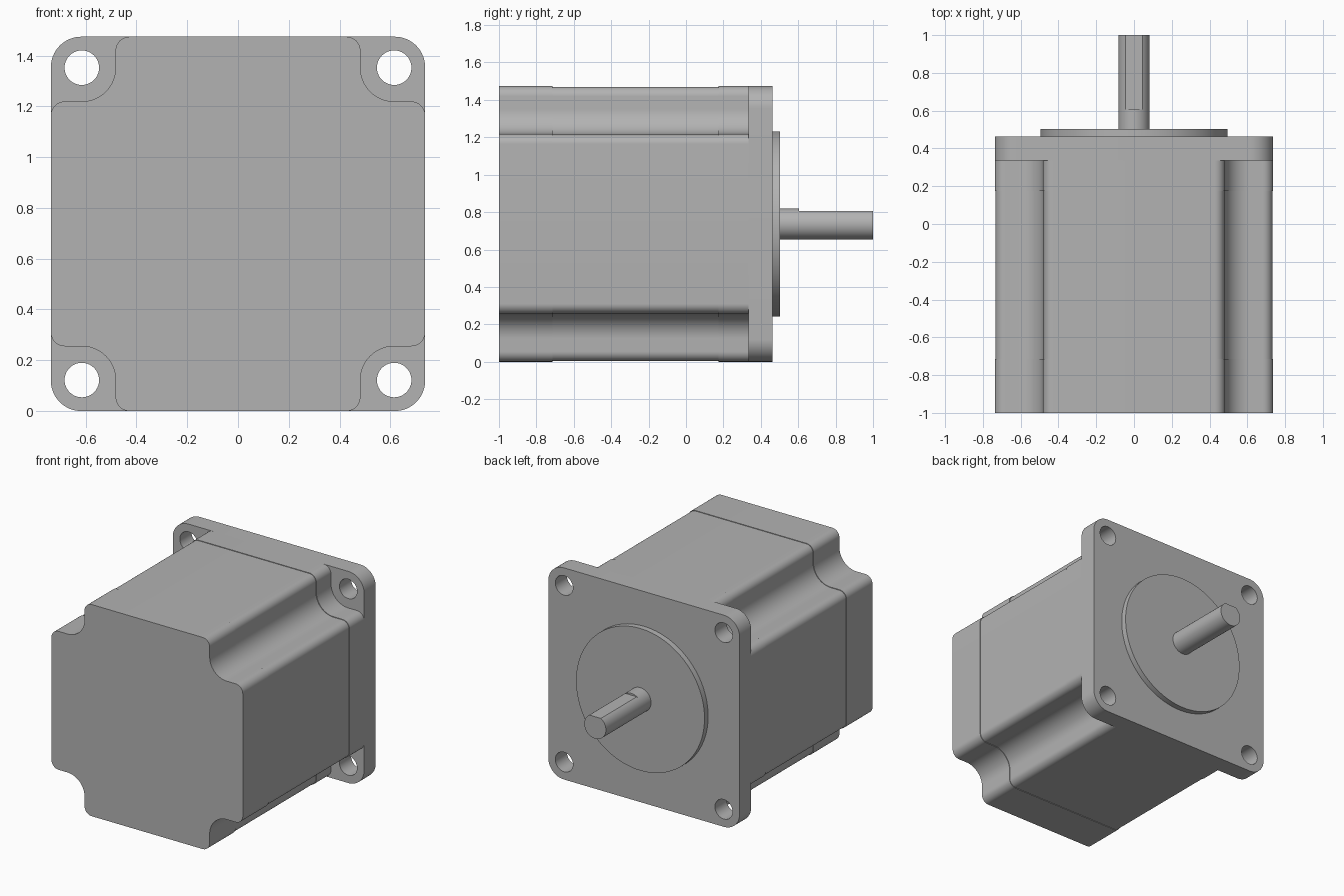
import bpy
import bmesh
import math

cube = bpy.data.objects.get("Cube")
if cube:
    bpy.data.objects.remove(cube, do_unlink=True)

HALF = 0.737      # half width, also the height of the shaft axis
HOLE = 0.615      # offset of the mounting holes from the axis

metal = bpy.data.materials.new("grey metal")
metal.use_nodes = True
GREY = (0.45, 0.45, 0.45, 1)
metal.diffuse_color = GREY
metal.node_tree.nodes["Principled BSDF"].inputs["Base Color"].default_value = GREY


def arc(cx, cy, r, start, end, steps=12):
    """Points along an arc, angles in degrees."""
    angles = [math.radians(start + (end - start) * i / steps) for i in range(steps + 1)]
    return [(cx + r * math.cos(a), cy + r * math.sin(a)) for a in angles]


def circle(cx, cy, r, steps=64):
    return arc(cx, cy, r, 0, 360, steps)[:-1]


def four_corners(corner):
    """Repeat one corner's points by quarter turns to close an outline."""
    points = []
    for turn in range(4):
        c, s = [(1, 0), (0, 1), (-1, 0), (0, -1)][turn]
        points += [(x * c - y * s, x * s + y * c) for x, y in corner]
    return points


def extrude(name, loops, front, back):
    """Fill the loops (inner ones become holes) and extrude along y."""
    curve = bpy.data.curves.new(name, "CURVE")
    curve.dimensions = "2D"
    curve.fill_mode = "BOTH"
    curve.extrude = (back - front) / 2
    for loop in loops:
        spline = curve.splines.new("POLY")
        spline.points.add(len(loop) - 1)
        for point, (x, y) in zip(spline.points, loop):
            point.co = (x, y, 0, 1)
        spline.use_cyclic_u = True
    obj = bpy.data.objects.new(name, curve)
    bpy.context.collection.objects.link(obj)
    obj.location = (0, (front + back) / 2, HALF)
    obj.rotation_euler.x = math.pi / 2
    bpy.ops.object.select_all(action="DESELECT")
    obj.select_set(True)
    bpy.context.view_layer.objects.active = obj
    bpy.ops.object.convert(target="MESH")
    obj = bpy.context.object
    obj.name = name
    bm = bmesh.new()
    bm.from_mesh(obj.data)
    bmesh.ops.remove_doubles(bm, verts=bm.verts, dist=0.0001)
    bmesh.ops.recalc_face_normals(bm, faces=bm.faces)
    bm.to_mesh(obj.data)
    bm.free()
    obj.data.materials.clear()
    obj.data.materials.append(metal)
    bpy.ops.object.shade_smooth_by_angle(angle=math.radians(30))
    return obj


def housing_outline(inset=0.0):
    """Square with a rounded notch around each mounting hole."""
    near, far, r = 0.427, 0.682, 0.055 - inset
    corner = arc(near + 0.255, near, r, 0, 90)
    corner += arc(HOLE, HOLE, 0.133 + inset, 270, 180, 20)
    corner += arc(near, far, r, 0, 90)
    return four_corners(corner)


# Housing: two end caps and a slightly slimmer core
extrude("rear_cap", [housing_outline()], -1.0, -0.715)
extrude("core", [housing_outline(0.004)], -0.715, 0.175)
extrude("front_cap", [housing_outline()], 0.175, 0.335)

# Mounting flange with four through holes
rounding = 0.12
flange_outline = four_corners(arc(HALF - rounding, HALF - rounding, rounding, 0, 90, 16))
holes = [circle(sx * HOLE, sz * HOLE, 0.068, 40) for sx in (-1, 1) for sz in (-1, 1)]
extrude("flange", [flange_outline] + holes, 0.335, 0.463)

# Pilot boss
extrude("pilot_boss", [circle(0, 0, 0.495, 96)], 0.463, 0.503)

# Shaft: round root, then a length with a flat on top
radius, flat = 0.083, 0.07
edge = math.degrees(math.asin(flat / radius))
extrude("shaft_root", [circle(0, 0, radius)], 0.503, 0.605)
extrude("shaft_flat", [arc(0, 0, radius, 180 - edge, 360 + edge, 48)], 0.605, 1.0)
